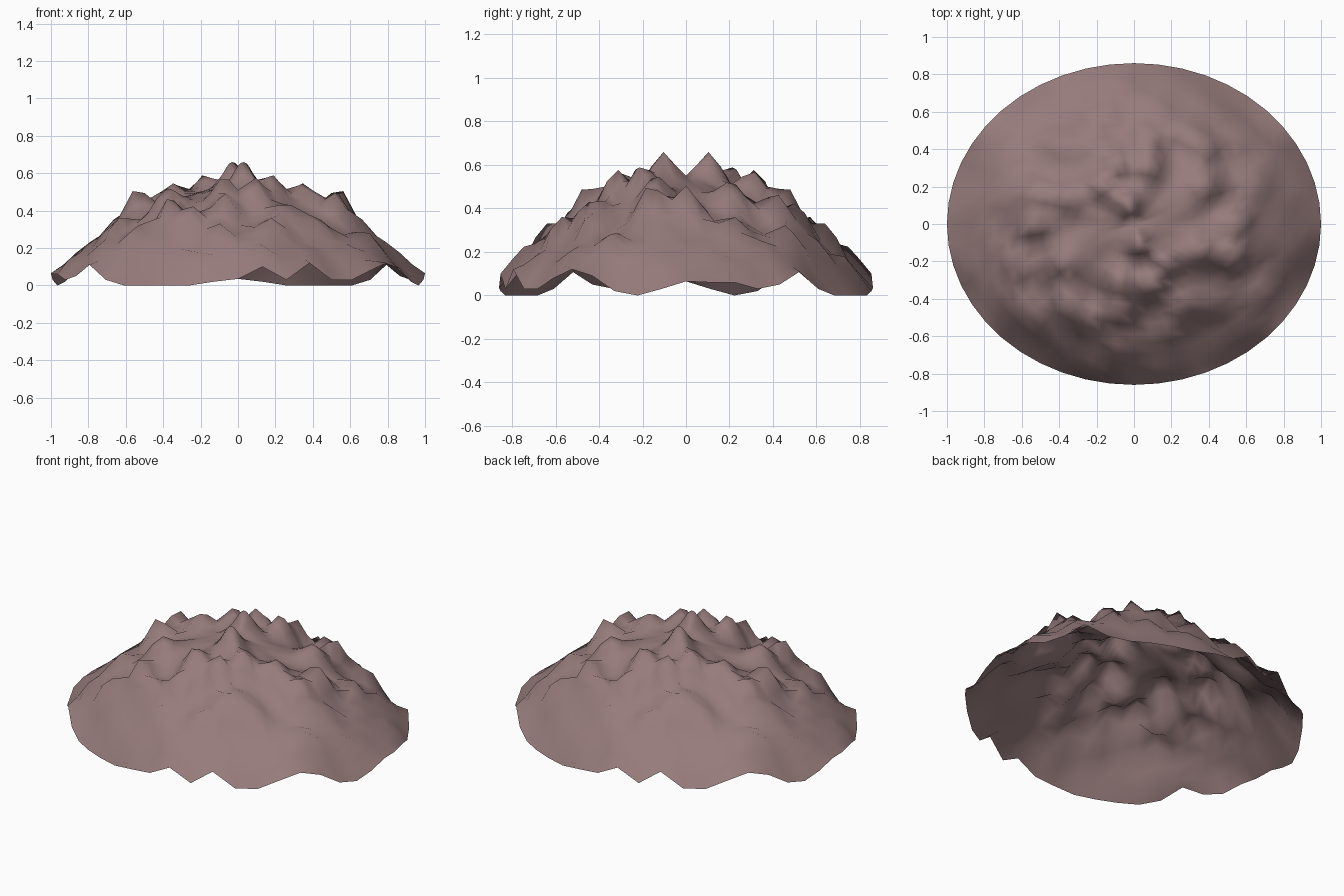
import bpy, bmesh
from math import sin, cos, pi, exp, atan2, hypot

if "Cube" in bpy.data.objects:
    bpy.data.objects.remove(bpy.data.objects["Cube"])

RX, RY, SEGS, RINGS = 1.0, 0.86, 48, 16

# Peaks (x, y, height); each is repeated by a half turn about z
PEAKS = [(-0.03, 0.11, 0.66), (-0.18, 0.21, 0.60), (-0.10, 0.33, 0.57),
         (0.07, 0.32, 0.585), (-0.37, 0.14, 0.55), (-0.53, 0.16, 0.50),
         (-0.56, 0.0, 0.50), (0.38, 0.21, 0.53), (0.37, 0.43, 0.47),
         (0.55, 0.48, 0.31), (0.25, -0.44, 0.44), (0.42, -0.45, 0.37),
         (-0.11, -0.65, 0.33), (0.16, -0.60, 0.34), (-0.74, -0.34, 0.25),
         (0.68, -0.12, 0.36), (-0.40, -0.62, 0.25), (0.15, -0.76, 0.20),
         (0.38, -0.66, 0.18), (-0.25, -0.52, 0.41), (0.66, 0.22, 0.35),
         (0.80, 0.04, 0.22), (0.72, -0.34, 0.27), (-0.07, -0.47, 0.48),
         (0.78, -0.22, 0.25), (0.90, 0.24, 0.14), (0.91, -0.12, 0.13),
         (-0.20, -0.77, 0.18), (0.62, -0.56, 0.17)]

# Wavy rim heights over half a turn
RIM = [.065, .06, .06, .03, .05, .11, .03, 0, 0, 0, 0, .02,
       .035, .10, .03, .12, .03, .03, .08, .12, .09, .02, 0, .03]


def dome(x, y):
    r = hypot(x / RX, y / RY)
    return 0.53 * (1 - r ** 1.75)


def height(x, y, k):
    r, a = hypot(x / RX, y / RY), atan2(y / RY, x / RX)
    bump = 0
    for px, py, pz in PEAKS:
        for s in (1, -1):
            d2 = (x - s * px) ** 2 + (y - s * py) ** 2
            width = 0.05 + 0.025 * hypot(px, py)
            bump = max(bump, (pz - dome(px, py)) * exp(-d2 / (2 * width ** 2)))
    swirl = 0.012 * sin(8 * a + 17 * r) + 0.008 * sin(14 * a - 11 * r + 1)
    fade = min(1, 2 * r) ** 2 * (1 - r ** 8)
    return dome(x, y) + bump * (1 - r ** 14) + swirl * fade + RIM[k % 24] * r ** 8


# Open sheet made of concentric elliptical rings
bm = bmesh.new()
centre = bm.verts.new((0, 0, 0.55))
rings = []
for i in range(1, RINGS + 1):
    r = i / RINGS
    ring = []
    for k in range(SEGS):
        a = 2 * pi * k / SEGS
        x, y = RX * r * cos(a), RY * r * sin(a)
        ring.append(bm.verts.new((x, y, max(0, height(x, y, k)))))
    rings.append(ring)
for k in range(SEGS):
    n = (k + 1) % SEGS
    bm.faces.new((centre, rings[0][k], rings[0][n]))
    for inner, outer in zip(rings, rings[1:]):
        bm.faces.new((inner[k], outer[k], outer[n], inner[n]))
for f in bm.faces:
    f.smooth = True
mesh = bpy.data.meshes.new("rocky_mound")
bm.to_mesh(mesh)
bm.free()
mound = bpy.data.objects.new("rocky_mound", mesh)
bpy.context.collection.objects.link(mound)

# Dusty mauve rock
mat = bpy.data.materials.new("mauve_rock")
mat.diffuse_color = (0.31, 0.20, 0.20, 1)
mat.use_nodes = True
mat.node_tree.nodes["Principled BSDF"].inputs["Base Color"].default_value = mat.diffuse_color
mesh.materials.append(mat)
